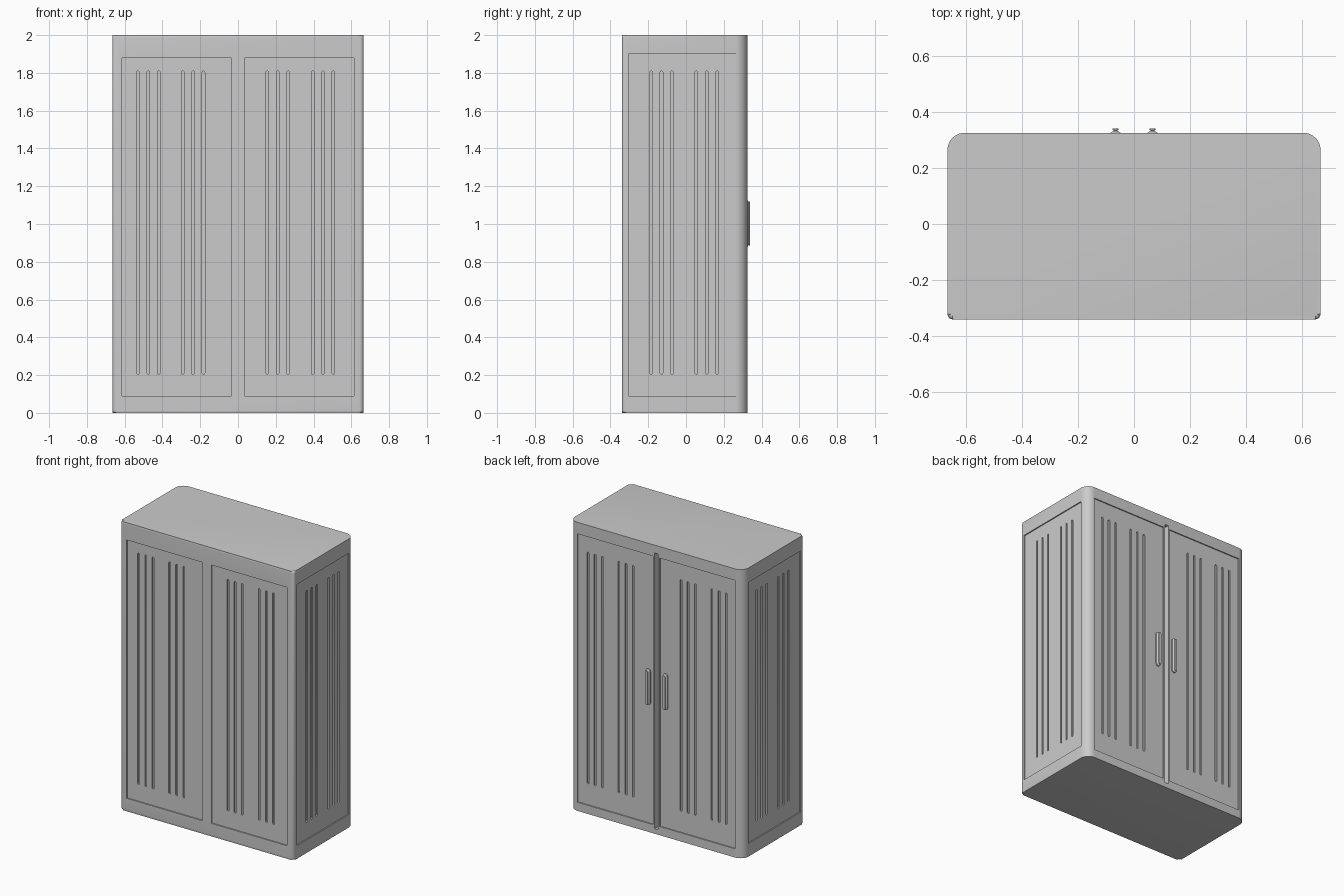
import bpy, bmesh, math

if "Cube" in bpy.data.objects:
    bpy.data.objects.remove(bpy.data.objects["Cube"])

W, Y0, Y1, H = 0.665, -0.34, 0.325, 2.0

# Each wall maps (across, up, depth inward) to world space
WALLS = {
    "front": lambda u, v, d: (u, Y0 + d, v),
    "back": lambda u, v, d: (u, Y1 - d, v),
    "right": lambda u, v, d: (W - d, u, v),
    "left": lambda u, v, d: (-W + d, u, v),
}


def loft(bm, rings):
    """Closed solid through a list of equal-length point rings."""
    rows = [[bm.verts.new(p) for p in r] for r in rings]
    n = len(rows[0])
    for a, b in zip(rows, rows[1:]):
        for i in range(n):
            bm.faces.new((a[i], a[(i + 1) % n], b[(i + 1) % n], b[i]))
    bm.faces.new(rows[0])
    bm.faces.new(rows[-1])


def make(name, bm):
    bmesh.ops.recalc_face_normals(bm, faces=bm.faces[:])
    me = bpy.data.meshes.new(name)
    bm.to_mesh(me)
    bm.free()
    ob = bpy.data.objects.new(name, me)
    bpy.context.collection.objects.link(ob)
    return ob


def rect(u0, u1, v0, v1):
    return [(u0, v0), (u1, v0), (u1, v1), (u0, v1)]


def stadium(u, v0, v1, w, seg=8):
    r = w / 2
    arc = [math.pi * i / seg for i in range(seg + 1)]
    top = [(u + r * math.cos(a), v1 - r + r * math.sin(a)) for a in arc]
    low = [(u - r * math.cos(a), v0 + r - r * math.sin(a)) for a in arc]
    return top + low


def cut(bm, wall, shape, depth):
    loft(bm, [[WALLS[wall](u, v, d) for u, v in shape] for d in (-0.02, depth)])


def smooth(ob):
    bpy.ops.object.select_all(action='DESELECT')
    bpy.context.view_layer.objects.active = ob
    ob.select_set(True)
    bpy.ops.object.shade_smooth_by_angle(angle=math.radians(35))


# Body: wide round corners on the door side, tight ones opposite
def corner(cx, cy, r, a0, n=10):
    return [(cx + r * math.cos(a0 + math.pi / 2 * i / n),
             cy + r * math.sin(a0 + math.pi / 2 * i / n)) for i in range(n + 1)]


R, r, q = 0.062, 0.02, math.pi / 2
plan = (corner(W - R, Y1 - R, R, 0) + corner(-W + R, Y1 - R, R, q)
        + corner(-W + r, Y0 + r, r, 2 * q, 5) + corner(W - r, Y0 + r, r, 3 * q, 5))
bm = bmesh.new()
loft(bm, [[(x, y, z) for x, y in plan] for z in (0, H)])
rim = [e for e in bm.edges if abs(e.verts[0].co.z - e.verts[1].co.z) < 1e-6]
bmesh.ops.bevel(bm, geom=rim, offset=0.013, segments=4, profile=0.5, affect='EDGES')
body = make("cabinet_body", bm)

# Recessed panels and the deep gap between the doors
panels = bmesh.new()
for s in (-1, 1):
    cut(panels, "front", rect(*sorted((s * 0.035, s * 0.615)), 0.09, 1.88), 0.008)
    cut(panels, "back", rect(*sorted((s * 0.025, s * 0.605)), 0.06, 1.92), 0.008)
for side in ("left", "right"):
    cut(panels, side, rect(-0.305, 0.265, 0.09, 1.9), 0.008)
cut(panels, "back", rect(-0.014, 0.014, 0.035, 1.945), 0.04)

# Vertical slots in groups of three
slots = bmesh.new()
centres = {"front": (-0.475, -0.238, 0.21, 0.45), "back": (-0.475, -0.238, 0.238, 0.475),
           "left": (-0.13, 0.11), "right": (-0.13, 0.11)}
for wall, mids in centres.items():
    for c in mids:
        for k in (-1, 0, 1):
            cut(slots, wall, stadium(c + k * 0.055, 0.205, 1.81, 0.014), 0.017)

for name, cbm in (("panel_cutter", panels), ("slot_cutter", slots)):
    cutter = make(name, cbm)
    cutter.hide_render = True
    mod = body.modifiers.new(name, 'BOOLEAN')
    mod.object, mod.operation, mod.solver = cutter, 'DIFFERENCE', 'EXACT'
    bpy.context.view_layer.objects.active = body
    bpy.ops.object.modifier_apply(modifier=mod.name)
    bpy.data.objects.remove(cutter)
smooth(body)

# Door handles: flared base, narrow neck and flat grip
profile = [(0.0, 0.012), (0.036, 0.008), (0.036, 0.0), (0.014, -0.007),
           (0.014, -0.009), (0.020, -0.010), (0.020, -0.015)]
for name, x in (("left_handle", -0.066), ("right_handle", 0.066)):
    bm = bmesh.new()
    rings = []
    for w, d in profile[1:]:
        inset = (0.036 - w) / 2
        shape = stadium(x, 0.878 + inset, 1.128 - inset, w)
        rings.append([WALLS["back"](u, v, d if d != 0.008 else 0.012) for u, v in shape])
    loft(bm, rings)
    smooth(make(name, bm))
